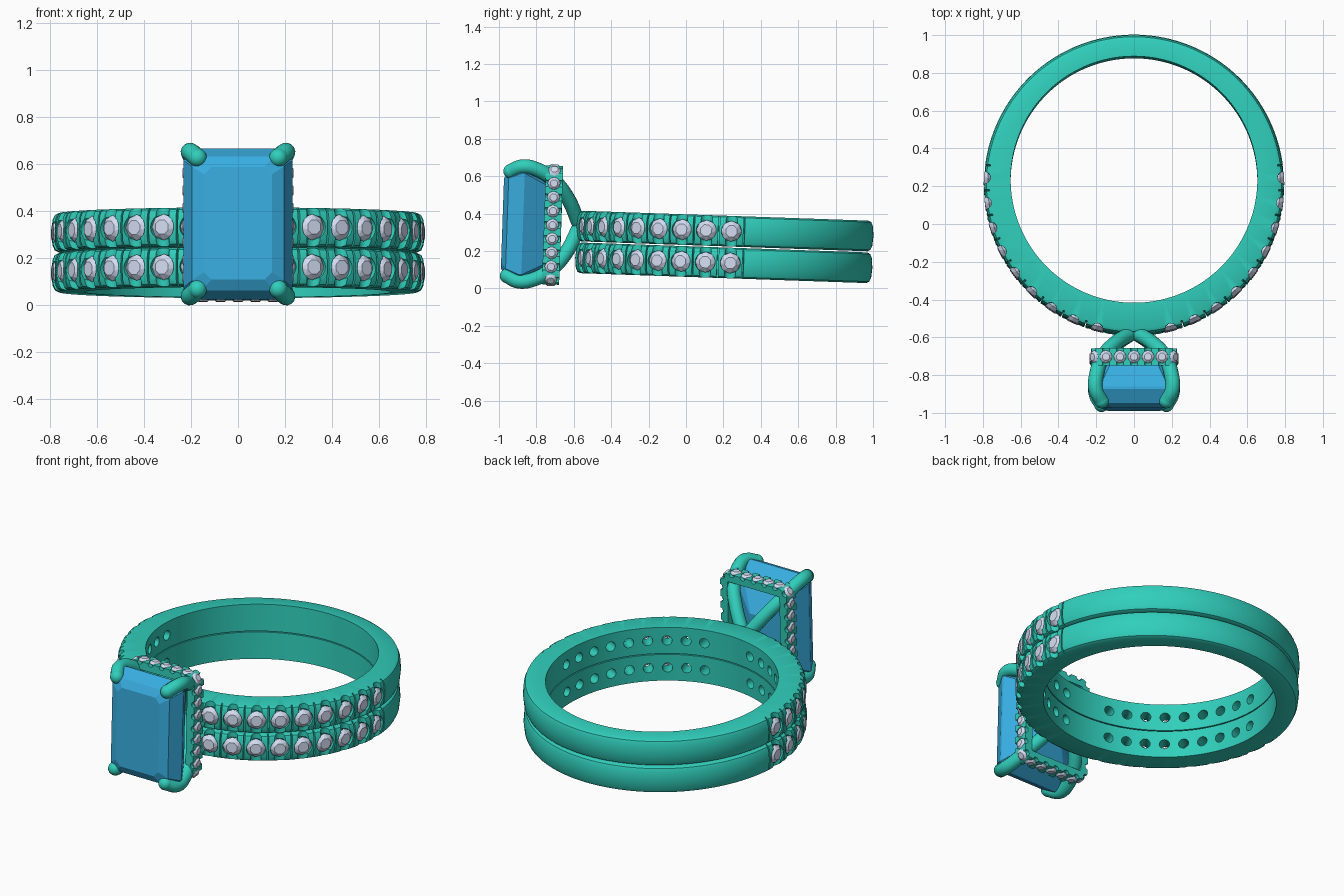
import bpy, bmesh
from math import sin, cos, pi, radians
from mathutils import Vector, Matrix

if "Cube" in bpy.data.objects:
    bpy.data.objects.remove(bpy.data.objects["Cube"])

# whole model leans back slightly about the ring centre
ROOT = Matrix.Translation((0, 0.205, 0.222)) @ Matrix.Rotation(-0.0345, 4, 'X')
R, W, HZ = 0.795, 0.082, 0.085       # band radius, half width, head height


def material(name, rgb):
    m = bpy.data.materials.new(name)
    m.diffuse_color = (*rgb, 1)
    m.use_nodes = True
    m.node_tree.nodes["Principled BSDF"].inputs["Base Color"].default_value = m.diffuse_color
    return m


METAL = material("green_metal", (0.03, 0.62, 0.50))
BLUE = material("blue_gem", (0.04, 0.42, 0.75))
PALE = material("pale_gem", (0.66, 0.73, 0.90))


def loft(bm, rings, closed=False):
    vs = [[bm.verts.new(p) for p in r] for r in rings]
    n, k = len(vs), len(vs[0])
    for i in range(n if closed else n - 1):
        a, b = vs[i], vs[(i + 1) % n]
        for j in range(k):
            bm.faces.new((a[j], a[(j + 1) % k], b[(j + 1) % k], b[j]))
    if not closed:
        bm.faces.new(vs[0])
        bm.faces.new(vs[-1])


def circle(r, z, n, M=Matrix(), phase=0.0):
    return [M @ Vector((r * cos(2 * pi * (i + phase) / n), r * sin(2 * pi * (i + phase) / n), z)) for i in range(n)]


def lathe(bm, prof, M, n=20):
    loft(bm, [circle(r, z, n, M) for r, z in prof])


def brilliant(bm, r, M):
    pts = circle(r * 0.58, r * 0.38, 8, M, 0.5) + circle(r, 0, 8, M) + circle(r * 0.2, -r * 0.75, 8, M)
    bmesh.ops.convex_hull(bm, input=[bm.verts.new(p) for p in pts])


def to_object(name, bm, mat=None):
    bmesh.ops.recalc_face_normals(bm, faces=bm.faces)
    me = bpy.data.meshes.new(name)
    bm.to_mesh(me)
    bm.free()
    ob = bpy.data.objects.new(name, me)
    bpy.context.collection.objects.link(ob)
    if mat:
        me.materials.append(mat)
    return ob


def bake(ob):
    bpy.context.view_layer.update()
    dg = bpy.context.evaluated_depsgraph_get()
    return bpy.data.meshes.new_from_object(ob.evaluated_get(dg))


def cut(ob, cutters):
    for c in cutters:
        m = ob.modifiers.new("cut", 'BOOLEAN')
        m.operation, m.solver, m.object = 'DIFFERENCE', 'EXACT', c
    me = bake(ob)
    ob.modifiers.clear()
    ob.data = me
    for c in cutters:
        bpy.data.objects.remove(c)


def finish(ob, smooth=True, offset=(0, 0, 0)):
    ob.data.transform(ROOT @ Matrix.Translation(offset))
    if smooth:
        ob.data.shade_smooth()
        ob.data.set_sharp_from_angle(angle=radians(32))


def facing(pos, d):
    return Matrix.Translation(pos) @ Vector(d).to_track_quat('Z', 'Y').to_matrix().to_4x4()


def out(t):
    return Vector((sin(t), -cos(t), 0))


# band: domed outside, flat inside, thicker at the front
DOME = [(-1, -.03), (-.9, -.014), (-.65, -.005), (0, 0), (.65, -.005), (.9, -.014), (1, -.03)]
rings = []
for i in range(180):
    d = out(2 * pi * i / 180)
    ring = [d * (R + dr) + Vector((0, 0, z * W)) for z, dr in DOME]
    ring += [d * 0.653 + Vector((0, 0.025, z * W)) for z in (1, -1)]
    rings.append(ring)
bm = bmesh.new()
loft(bm, rings, True)
band = to_object("upper_band", bm, METAL)

# pave settings: seats with drilled backs, U notches, split prong slots
seats, notches, gems = bmesh.new(), bmesh.new(), bmesh.new()
STEP = radians(9.78)
for side in (-1, 1):
    for k in range(9):
        t = side * (radians(14.3) + k * STEP)
        d = out(t)
        M = facing((0, 0, 0), d)
        lathe(seats, [(.029, .5), (.029, .72), (.054, .766), (.054, .86)], M)
        lathe(notches, [(.031, -.2), (.031, .2)], Matrix.Translation(d * (R - .003)))
        brilliant(gems, .056, facing(d * (R - .021), d))
        t2 = t + side * STEP / 2
        S = Matrix.Translation(out(t2) * (R + .02)) @ Matrix.Rotation(t2, 4, 'Z') @ Matrix.Diagonal((.008, .1, .4, 1))
        bmesh.ops.create_cube(notches, size=1, matrix=S)
cut(band, [to_object("seat_cutter", seats), to_object("notch_cutter", notches)])
stones = to_object("upper_band_stones", gems, PALE)
for ob, low, sm in ((band, "lower_band", True), (stones, "lower_band_stones", False)):
    twin = bpy.data.objects.new(low, ob.data.copy())
    bpy.context.collection.objects.link(twin)
    finish(ob, sm, (0, 0, HZ))
    finish(twin, sm, (0, 0, -HZ))

# hidden halo: rounded rectangular frame studded around its rim
A, B, C = 0.228, 0.318, 0.06
path = [(Vector((A, 0, 0)), Vector((1, 0, 0)))]
for q, (sx, sz) in enumerate(((1, 1), (-1, 1), (-1, -1), (1, -1))):
    for j in range(9):
        a = (q + j / 8) * pi / 2
        nrm = Vector((cos(a), 0, sin(a)))
        path.append((Vector((sx * (A - C), 0, sz * (B - C))) + nrm * C, nrm))
HC = Vector((0, -0.922, HZ))
F = Vector((0, 0.046, 0))
bm = bmesh.new()
loft(bm, [[HC + p - F, HC + p + F, HC + p - n * .05 + F, HC + p - n * .05 - F] for p, n in path], True)
halo = to_object("halo_frame", bm, METAL)

loop = path + path[:1]
lens = [(loop[i + 1][0] - loop[i][0]).length for i in range(len(path))]
seats, notches, gems = bmesh.new(), bmesh.new(), bmesh.new()
COUNT = 28
for k in range(COUNT):
    s, i = sum(lens) * k / COUNT, 0
    while s > lens[i]:
        s, i = s - lens[i], i + 1
    f = s / lens[i]
    p = HC + loop[i][0].lerp(loop[i + 1][0], f)
    n = loop[i][1].lerp(loop[i + 1][1], f).normalized()
    lathe(seats, [(.012, -.03), (.033, -.004), (.033, .03)], facing(p, n), 14)
    lathe(notches, [(.018, -.1), (.018, .1)], facing(p, (0, 1, 0)), 14)
    brilliant(gems, .035, facing(p - n * .006, n))
cut(halo, [to_object("halo_seat_cutter", seats), to_object("halo_notch_cutter", notches)])
finish(halo)
finish(to_object("halo_stones", gems, PALE), False)


# centre stone: step cut with clipped corners
def clipped(hx, hz, y):
    c = hx * 0.22
    q = [(hx, hz - c), (hx - c, hz)]
    pts = q + [(-x, z) for x, z in q[::-1]]
    pts += [(-x, -z) for x, z in pts]
    return [Vector((x, y, z + HZ)) for x, z in pts]


bm = bmesh.new()
loft(bm, [clipped(*s) for s in ((.145, .24, -1.19), (.195, .285, -1.165), (.232, .322, -1.092),
                                (.232, .322, -1.08), (.165, .25, -.965), (.03, .11, -.875))])
finish(to_object("centre_stone", bm, BLUE), False)

# four claws sweeping from the band, through the halo, over the corners
CLAW = [(.012, -.785, .02), (.10, -.845, .145), (.165, -.92, .235), (.197, -1.01, .292),
        (.203, -1.09, .307), (.172, -1.155, .28)]
for sx in (-1, 1):
    for sz in (-1, 1):
        name = f"claw_{'left' if sx < 0 else 'right'}_{'lower' if sz < 0 else 'upper'}"
        cu = bpy.data.curves.new(name, 'CURVE')
        cu.dimensions = '3D'
        cu.bevel_depth, cu.bevel_resolution, cu.resolution_u = 0.039, 5, 8
        cu.use_fill_caps = True
        sp = cu.splines.new('BEZIER')
        sp.bezier_points.add(len(CLAW) - 1)
        for bp, (x, y, z) in zip(sp.bezier_points, CLAW):
            bp.co = (sx * x, y, sz * z + HZ)
            bp.handle_left_type = bp.handle_right_type = 'AUTO'
        tmp = bpy.data.objects.new(name + "_path", cu)
        bpy.context.collection.objects.link(tmp)
        bm = bmesh.new()
        bm.from_mesh(bake(tmp))
        bpy.data.objects.remove(tmp)
        x, y, z = CLAW[-1]
        bmesh.ops.create_uvsphere(bm, u_segments=20, v_segments=12, radius=.0395,
                                  matrix=Matrix.Translation((sx * x, y, sz * z + HZ)))
        finish(to_object(name, bm, METAL))
